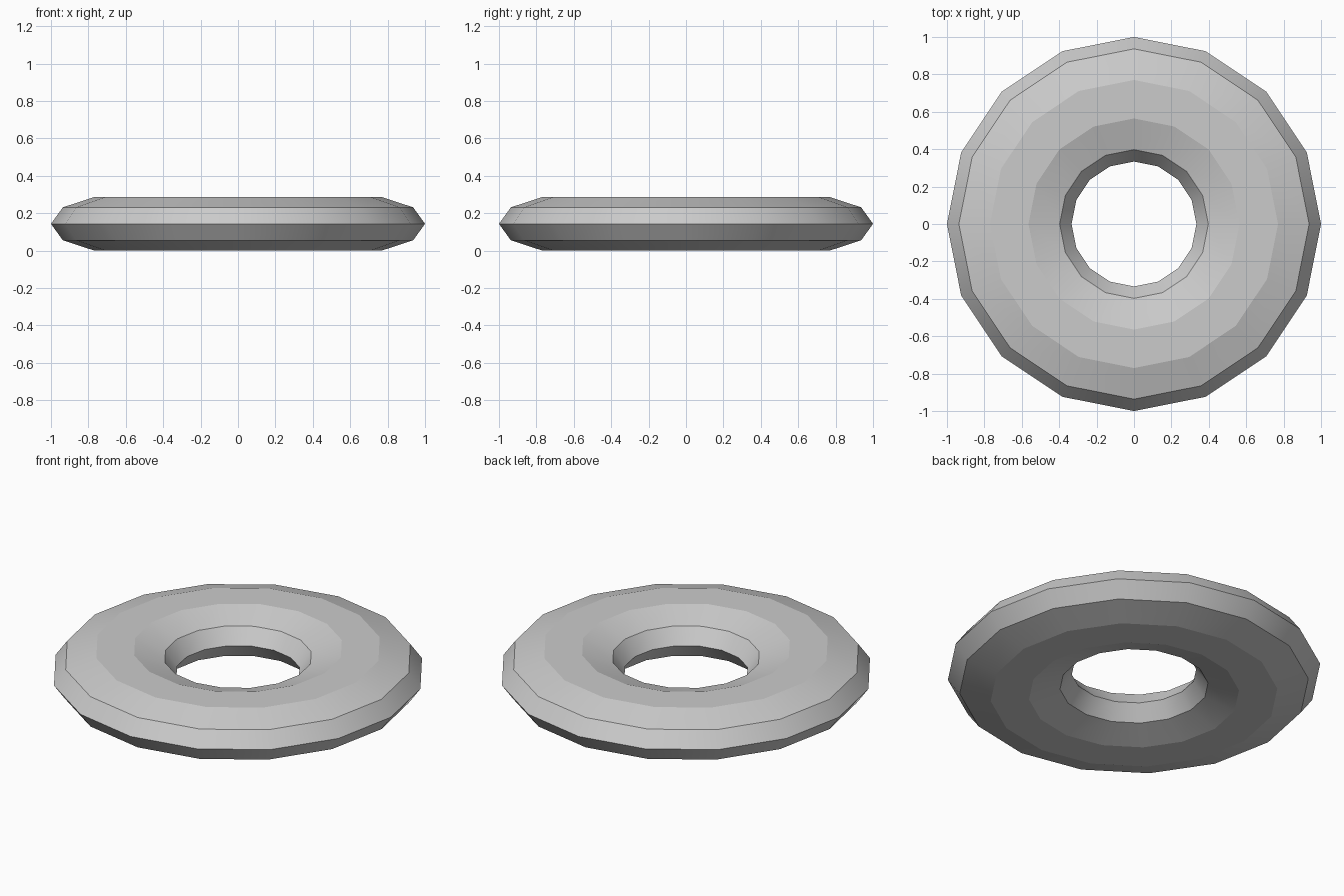
import bpy

if "Cube" in bpy.data.objects:
    bpy.data.objects.remove(bpy.data.objects["Cube"])

# Flattened ring: 16 segments around, 10-sided cross-section
bpy.ops.mesh.primitive_torus_add(
    major_segments=16, minor_segments=10,
    major_radius=0.667, minor_radius=0.333,
    location=(0, 0, 0.143))
ring = bpy.context.object
ring.name = "ring"
ring.scale.z = 0.45
bpy.ops.object.transform_apply(location=True, rotation=False, scale=True)

# Smooth around the ring, with crisp creases between the bands
mesh = ring.data
for poly in mesh.polygons:
    poly.use_smooth = True
for edge in mesh.edges:
    a, b = (mesh.vertices[i].co for i in edge.vertices)
    same_radius = abs(a.xy.length - b.xy.length) < 1e-4
    edge.use_edge_sharp = same_radius and abs(a.z - b.z) < 1e-4
